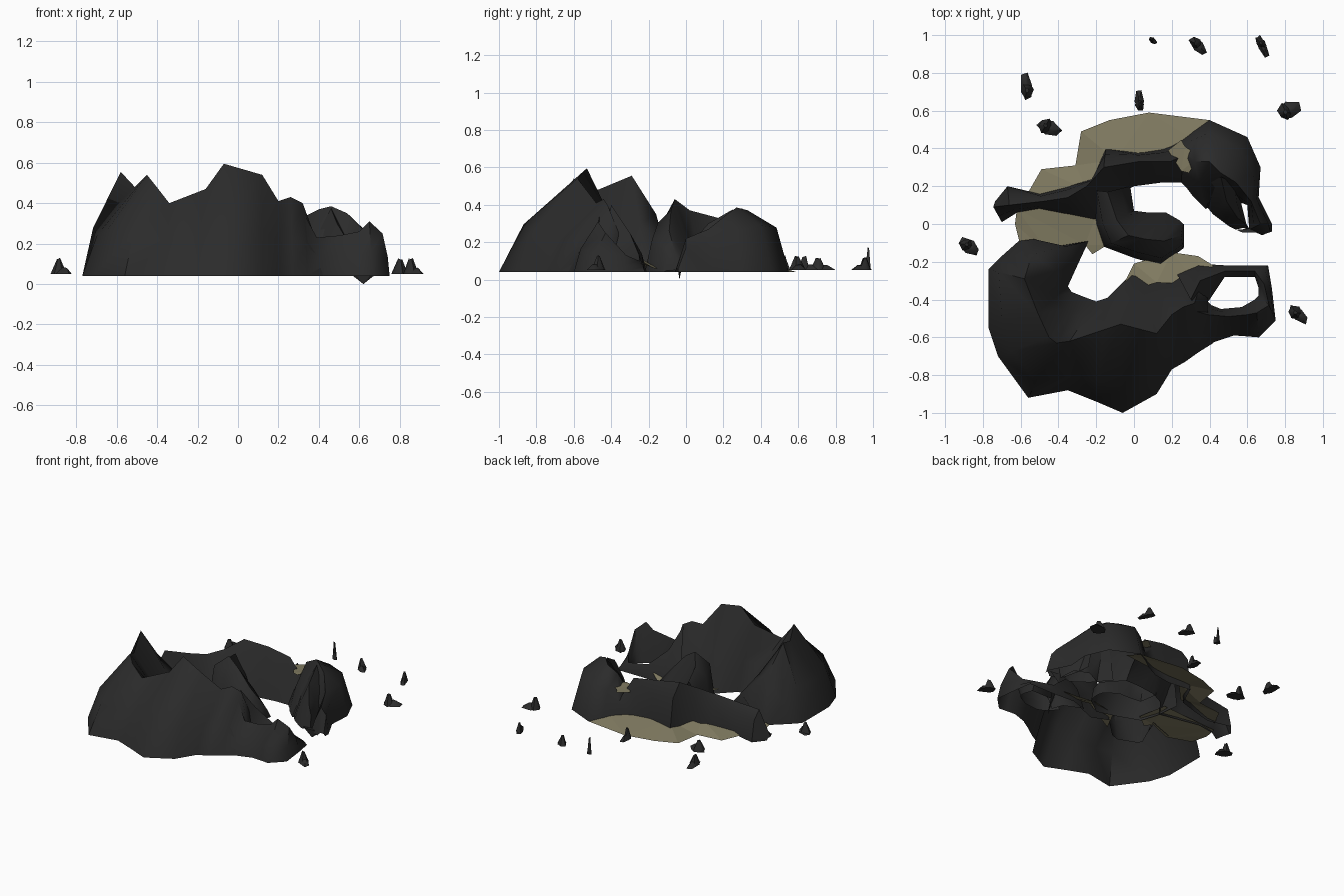
import bpy, bmesh, math, random
from mathutils import Vector

random.seed(4)
old = bpy.data.objects.get("Cube")
if old:
    bpy.data.objects.remove(old, do_unlink=True)

BASE = .04  # height of the rock feet


def make_material(name, colour):
    material = bpy.data.materials.new(name)
    material.use_nodes = True
    material.diffuse_color = colour
    material.node_tree.nodes["Principled BSDF"].inputs["Base Color"].default_value = colour
    return material


rock = make_material("dark rock", (.024, .024, .024, 1))
sand = make_material("wet sand", (.21, .19, .115, 1))


def finish(bm, name, material, smooth_angle=0):
    bmesh.ops.recalc_face_normals(bm, faces=bm.faces)
    mesh = bpy.data.meshes.new(name)
    bm.to_mesh(mesh)
    bm.free()
    mesh.materials.append(material)
    obj = bpy.data.objects.new(name, mesh)
    bpy.context.collection.objects.link(obj)
    if smooth_angle:
        bpy.ops.object.select_all(action='DESELECT')
        obj.select_set(True)
        bpy.context.view_layer.objects.active = obj
        bpy.ops.object.shade_smooth_by_angle(angle=math.radians(smooth_angle))
    return obj


def shoulder(foot, crest, reach, rise):
    """Point on the flank, part way in from the foot and part way up."""
    point = foot.lerp(crest, reach)
    point.z = foot.z + (crest.z - foot.z) * rise
    return point


def ridge(name, sections, reach=.28, rise=.46):
    """Loft a rock wall through sections of outer foot, crest and inner foot."""
    bm = bmesh.new()
    rows = []
    for outer, crest, inner in sections:
        outer = Vector((*outer, BASE))
        crest = Vector(crest)
        inner = Vector((*inner, BASE))
        profile = [outer, shoulder(outer, crest, reach, rise), crest,
                   shoulder(inner, crest, .4, .5), inner]
        rows.append([bm.verts.new(point) for point in profile])
    for row, following in zip(rows, rows[1:]):
        for i in range(len(row) - 1):
            bm.faces.new((row[i], row[i + 1], following[i + 1], following[i]))
    return finish(bm, name, rock, smooth_angle=55)


def sand_patch(name, points):
    """Flat or gently sloping patch of beach."""
    bm = bmesh.new()
    face = bm.faces.new([bm.verts.new(point) for point in points])
    face.normal_update()
    if face.normal.z < 0:
        face.normal_flip()
    bmesh.ops.triangulate(bm, faces=bm.faces)
    return finish(bm, name, sand)


def add_cone(bm, centre, length, width, angle, height, lean):
    """Irregular little peak with a stretched, turned foot."""
    made = bmesh.ops.create_cone(bm, cap_ends=True, segments=6,
                                 radius1=.5, radius2=.14, depth=1)["verts"]
    for vert in made:
        top = vert.co.z > 0
        wobble = random.uniform(.8, 1.15)
        x = vert.co.x * length * wobble + (lean if top else 0)
        y = vert.co.y * width * wobble
        z = height * random.uniform(.85, 1) if top else 0
        vert.co = (centre[0] + x * math.cos(angle) - y * math.sin(angle),
                   centre[1] + x * math.sin(angle) + y * math.cos(angle),
                   BASE + .01 + z)


# Tall front wall, curling from the west horn round to the east
ridge("front_cliff", [
    ((-.61, -.09), (-.53, -.08, .06), (-.43, -.16)),
    ((-.70, -.17), (-.54, -.16, .35), (-.24, -.09)),
    ((-.77, -.24), (-.58, -.29, .555), (-.30, -.22)),
    ((-.77, -.55), (-.51, -.47, .48), (-.35, -.33)),
    ((-.72, -.70), (-.45, -.60, .54), (-.33, -.36)),
    ((-.56, -.92), (-.41, -.63, .49), (-.28, -.38)),
    ((-.35, -.88), (-.34, -.62, .40), (-.20, -.41)),
    ((-.20, -.94), (-.16, -.56, .47), (-.14, -.39)),
    ((-.06, -1.0), (-.07, -.53, .595), (-.07, -.32)),
    ((.12, -.90), (.12, -.58, .54), (.0, -.25)),
    ((.20, -.77), (.20, -.48, .41), (.12, -.30)),
    ((.27, -.73), (.26, -.44, .43), (.25, -.25)),
    ((.34, -.68), (.32, -.42, .40), (.36, -.30)),
    ((.42, -.63), (.39, -.46, .21), (.39, -.38)),
])

# Looped arm around the eastern rock pool, with a peak at its far end
ridge("pool_arm", [
    ((.34, -.68), (.32, -.46, .36), (.34, -.36)),
    ((.41, -.63), (.39, -.48, .23), (.41, -.43)),
    ((.53, -.59), (.50, -.49, .24), (.46, -.45)),
    ((.60, -.595), (.60, -.48, .26), (.57, -.44)),
    ((.66, -.60), (.65, -.47, .31), (.64, -.40)),
    ((.75, -.51), (.715, -.43, .25), (.66, -.38)),
    ((.73, -.34), (.69, -.32, .13), (.66, -.34)),
    ((.71, -.22), (.64, -.25, .10), (.64, -.28)),
    ((.50, -.22), (.48, -.25, .13), (.48, -.28)),
    ((.34, -.21), (.35, -.30, .25), (.40, -.40)),
    ((.22, -.25), (.30, -.40, .40), (.36, -.45)),
])

# Back wall, rising from a thin western arm to the eastern mound and its spur
ridge("back_ridge", [
    ((-.735, .12), (-.745, .09, .06), (-.70, .01)),
    ((-.67, .20), (-.66, .10, .24), (-.62, .06)),
    ((-.50, .16), (-.48, .12, .26), (-.50, .08)),
    ((-.35, .20), (-.35, .14, .28), (-.35, .05)),
    ((-.22, .24), (-.25, .20, .32), (-.20, .02)),
    ((-.15, .40), (-.16, .30, .38), (-.10, .15)),
    ((.02, .38), (.02, .33, .36), (.0, .20)),
    ((.15, .40), (.19, .33, .33), (.15, .22)),
    ((.25, .45), (.26, .36, .20), (.25, .22)),
    ((.32, .50), (.32, .33, .33), (.28, .19)),
    ((.40, .55), (.40, .33, .37), (.31, .15)),
    ((.60, .46), (.46, .27, .385), (.38, .08)),
    ((.67, .30), (.54, .22, .35), (.50, .14)),
    ((.66, .14), (.62, .12, .27), (.60, .10)),
    ((.73, .0), (.67, .0, .22), (.61, -.03)),
    ((.73, -.04), (.70, -.05, .06), (.68, -.06)),
], reach=.3, rise=.72)

# Second spur of the mound, with a narrow cleft beside it
ridge("mound_lip", [
    ((.56, .20), (.46, .25, .375), (.32, .17)),
    ((.57, .10), (.49, .12, .30), (.42, .05)),
    ((.595, .0), (.55, .03, .20), (.50, -.01)),
    ((.62, -.04), (.58, -.02, .05), (.54, -.03)),
], reach=.3, rise=.6)

# Steep stump between the two bays, falling away to the east
ridge("middle_rock", [
    ((-.22, .18), (-.14, .17, .33), (-.02, .20)),
    ((-.20, .0), (-.09, .02, .37), (.0, .07)),
    ((-.16, -.12), (-.03, -.06, .43), (.08, .06)),
    ((.0, -.18), (.06, -.08, .37), (.17, .06)),
    ((.14, -.22), (.16, -.09, .26), (.24, .02)),
    ((.26, -.13), (.25, -.06, .15), (.26, .0)),
    ((.265, -.12), (.265, -.06, .05), (.265, .0)),
], reach=.3, rise=.8)

# Point under the eastern mound that reaches the ground
foot = bmesh.new()
bmesh.ops.create_cone(foot, cap_ends=True, segments=5, radius1=.0, radius2=.08, depth=.06)
for vert in foot.verts:
    vert.co = (vert.co.x + .62, vert.co.y * .15 - .035, vert.co.z + .03)
finish(foot, "sunken_foot", rock)

# Beaches
sand_patch("back_beach", [
    (-.57, .15, .05), (-.49, .29, BASE), (-.31, .31, BASE), (-.28, .49, BASE),
    (-.13, .55, BASE), (.08, .59, BASE), (.40, .55, BASE), (.40, .40, .10),
    (-.10, .34, .10), (-.25, .18, .10)])
sand_patch("west_beach", [
    (-.62, .08, .05), (-.63, .0, BASE), (-.60, -.12, BASE), (-.43, -.18, BASE),
    (-.26, -.11, BASE), (-.22, -.16, BASE), (-.14, -.11, .06), (-.18, .10, .06)])
sand_patch("east_beach", [
    (-.08, -.37, .07), (.0, -.21, .07), (.20, -.15, .06), (.34, -.17, .06),
    (.42, -.22, .09), (.34, -.32, .12), (.12, -.31, .15)])
sand_patch("sand_pocket", [
    (.18, .39, .25), (.25, .445, .25), (.27, .41, .25), (.35, .36, .26),
    (.29, .27, .25), (.25, .28, .25)])

# Small scattered rocks: centre, length, width, turn in degrees, height
scattered = [
    ((.87, -.48), .13, .07, -35, .08),
    ((.82, .60), .14, .09, 20, .08),
    ((.68, .94), .13, .05, -65, .07),
    ((.34, .94), .13, .06, -50, .07),
    ((.10, .97), .05, .03, -40, .13),
    ((.03, .65), .12, .05, 95, .08),
    ((-.57, .73), .15, .07, 100, .07),
    ((-.45, .51), .14, .08, -30, .08),
    ((-.87, -.12), .13, .07, -35, .08),
]
for number, (centre, length, width, turn, height) in enumerate(scattered, 1):
    bm = bmesh.new()
    angle = math.radians(turn)
    add_cone(bm, centre, length, width, angle, height * .4, .01)
    offset = (centre[0] - math.cos(angle) * length * .15,
              centre[1] - math.sin(angle) * length * .15)
    add_cone(bm, offset, length * .6, width, angle, height, .0)
    finish(bm, f"small_rock_{number}", rock, smooth_angle=55)
